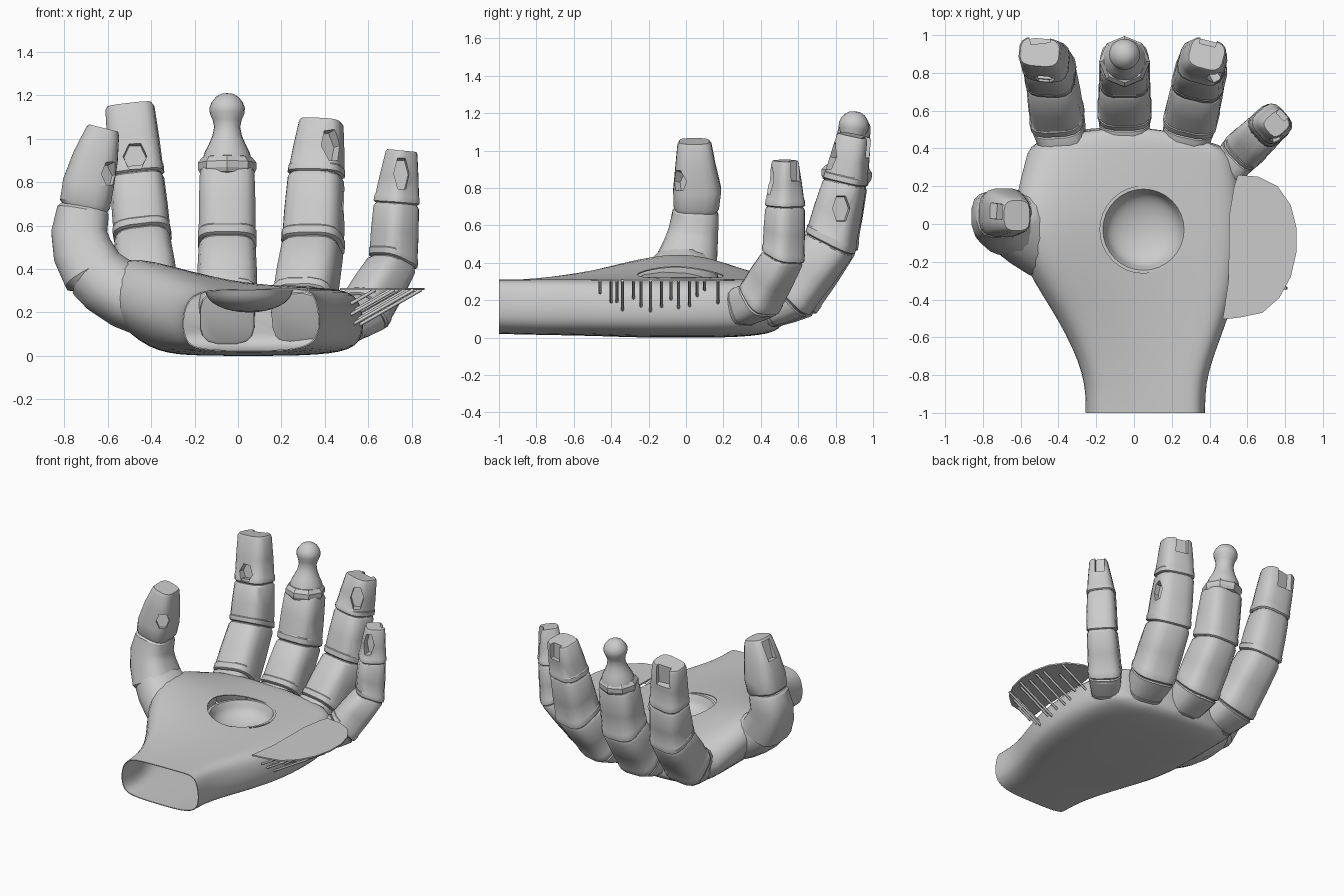
import bpy, bmesh, math
from mathutils import Vector, Matrix

if "Cube" in bpy.data.objects:
    bpy.data.objects.remove(bpy.data.objects["Cube"])

def make(name, bm):
    bmesh.ops.recalc_face_normals(bm, faces=bm.faces)
    me = bpy.data.meshes.new(name)
    bm.to_mesh(me)
    bm.free()
    ob = bpy.data.objects.new(name, me)
    bpy.context.collection.objects.link(ob)
    return ob

def loft(name, rings, caps=(True, True)):
    bm = bmesh.new()
    vs = [[bm.verts.new(p) for p in r] for r in rings]
    n = len(rings[0])
    for a, b in zip(vs, vs[1:]):
        for i in range(n):
            bm.faces.new((a[i], a[(i + 1) % n], b[(i + 1) % n], b[i]))
    if caps[0]:
        bm.faces.new(vs[0])
    if caps[1]:
        bm.faces.new(vs[-1])
    return make(name, bm)

def bake(ob):
    dg = bpy.context.evaluated_depsgraph_get()
    me = bpy.data.meshes.new_from_object(ob.evaluated_get(dg))
    ob.modifiers.clear()
    ob.data = me

def cut(ob, cutter):
    m = ob.modifiers.new("cut", 'BOOLEAN')
    m.operation, m.object, m.solver = 'DIFFERENCE', cutter, 'EXACT'
    bake(ob)
    bpy.data.objects.remove(cutter)

def smooth(ob, angle=32):
    bpy.ops.object.select_all(action='DESELECT')
    ob.select_set(True)
    bpy.context.view_layer.objects.active = ob
    bpy.ops.object.shade_smooth_by_angle(angle=math.radians(angle))

def revolve(name, profile, centre, n, tilt=0):
    rot = Matrix.Rotation(tilt, 3, 'X')
    rings = [[Vector(centre) + rot @ Vector((r * math.cos(2 * math.pi * i / n),
              r * math.sin(2 * math.pi * i / n), z)) for i in range(n)] for r, z in profile]
    return loft(name, rings, (False, True))

# Palm: open at the wrist, raised towards the thumb
# y, bottom-left x, left x, left z, top-left x, top-left z, right x, bottom z
sections = [(-1, -.2, -.265, .15, -.23, .30, .375, .02), (-.8, -.2, -.265, .15, -.23, .32, .375, .015),
            (-.5, -.3, -.42, .2, -.34, .38, .50, .01), (-.25, -.37, -.61, .25, -.50, .47, .56, .0),
            (0, -.38, -.68, .3, -.59, .51, .58, .0), (.2, -.38, -.64, .28, -.58, .44, .57, .0),
            (.4, -.36, -.6, .2, -.54, .37, .55, .01), (.55, -.34, -.57, .2, -.5, .31, .52, .05)]
rings = []
for y, xb, xl, zl, xt, zt, xr, zb in sections:
    pts = [(.05, zb), ((.05 + xb) / 2, zb), (xb, zb + .01), ((xb + xl) / 2 - .01, (zb + zl) / 2 - .02),
           (xl, zl), (xt, zt)]
    pts += [(xt + f * (xr - xt), .31 + (zt - .31) * (1 - f) ** 2.6) for f in (.3, .55, .78, .93)]
    pts += [(xr - .005, .25), (xr + .01, .11), (xr - .04, zb + .02), ((xr + .05) / 2, zb)]
    rings.append([(x, y - (.3 * max(0, x - .18) + .3 * max(0, -x - .35) if y > .3 else 0), z)
                  for x, z in pts])
palm = loft("palm", rings, (False, True))
m = palm.modifiers.new("round", 'SUBSURF')
m.levels = m.render_levels = 2
m = palm.modifiers.new("wall", 'SOLIDIFY')
m.thickness, m.offset = .006, -1
bake(palm)
bm = bmesh.new()
bmesh.ops.create_cone(bm, cap_ends=True, segments=32, radius1=.23, radius2=.23, depth=.35,
                      matrix=Matrix.Translation((.05, -.03, .375)))
cut(palm, make("hole_cutter", bm))
smooth(palm, 40)

# Bowl sunk in the palm
profile = [(.234, .325), (.215, .325), (.203, .30)]
profile += [(.2 * math.cos(a * math.pi / 16), .3 - .1 * math.sin(a * math.pi / 16)) for a in range(1, 8)]
profile.append((.005, .2))
smooth(revolve("palm_bowl", profile, (.05, -.03, 0), 32))

# Finger segments: rounded box rings along a path
def ring(c, t, side, rx, ry, n=16, e=.6):
    t = t.normalized()
    s = (side - t * side.dot(t)).normalized()
    u = s.cross(t)
    out = []
    for i in range(n):
        a = 2 * math.pi * (i + .5) / n
        ca, sa = math.cos(a), math.sin(a)
        out.append(c + s * rx * math.copysign(abs(ca) ** e, ca) + u * ry * math.copysign(abs(sa) ** e, sa))
    return out

def tangents(path):
    P = [Vector(p[:3]) for p in path]
    n = len(P) - 1
    return P, [(P[min(i + 1, n)] - P[max(i - 1, 0)]).normalized() for i in range(n + 1)]

def tube(name, path, side, e=.6):
    P, T = tangents(path)
    return loft(name, [ring(p, t, Vector(side), q[3], q[4], e=e) for p, t, q in zip(P, T, path)])

def finger(name, path, side):
    """path: (x, y, z, half width, half depth) at base, knuckle and each joint"""
    P, T = tangents(path)
    side = Vector(side)
    parts = []
    for i in range(len(P) - 1):
        rows = []
        for f, k in ((.005, .94), (.03, 1.03), (.14, 1.04), (.16, 1.01), (.5, 1.02), (.94, 1), (.985, .93)):
            w = [(path[i][j] * (1 - f) + path[i + 1][j] * f) * k for j in (3, 4)]
            rows.append(ring(P[i].lerp(P[i + 1], f), T[i].lerp(T[i + 1], f), side, *w))
        parts.append(loft(f"{name}_segment_{i + 1}", rows))
    # recessed joints between segments
    for i in range(1, len(P) - 1):
        rows = [ring(P[i] + T[i] * d, T[i], side, path[i][3] * .91, path[i][4] * .91) for d in (-.03, .03)]
        smooth(loft(f"{name}_joint_{i}", rows))
    return parts

index = finger("index_finger", [(-.37, .41, .20, .12, .12), (-.405, .55, .24, .14, .14),
               (-.44, .79, .54, .13, .135), (-.465, .86, .83, .122, .11), (-.5, .91, 1.16, .112, .08)], (1, -.1, 0))
middle = finger("middle_finger", [(-.05, .44, .17, .12, .12), (-.05, .59, .22, .14, .14),
                (-.05, .79, .51, .132, .135), (-.05, .86, .86, .127, .11)], (1, 0, 0))
ring_f = finger("ring_finger", [(.27, .42, .17, .115, .12), (.30, .55, .22, .14, .14),
                (.345, .77, .5, .137, .135), (.36, .85, .83, .125, .11), (.385, .90, 1.085, .098, .085)], (1, -.25, 0))
little = finger("little_finger", [(.49, .29, .16, .095, .1), (.58, .39, .2, .11, .11),
                (.715, .52, .43, .1, .1), (.73, .53, .7, .095, .09), (.755, .53, .95, .06, .065)], (.65, -.75, 0))

# Thumb: mound growing out of the palm, lower and upper segments
smooth(tube("thumb_mound", [(-.36, -.06, .21, .27, .15), (-.51, -.04, .27, .235, .15), (-.60, -.02, .33, .195, .15),
            (-.665, .0, .385, .165, .14), (-.67, .0, .39, .15, .125)], (0, 1, 0), .85), 50)
smooth(tube("thumb_lower", [(-.655, .0, .37, .15, .125), (-.662, .0, .38, .168, .148), (-.715, .025, .48, .147, .14),
            (-.732, .04, .57, .135, .13), (-.715, .052, .665, .125, .122), (-.712, .053, .685, .112, .108)], (0, 1, 0), .7))
thumb = tube("thumb_upper", [(-.71, .055, .68, .11, .105), (-.705, .055, .70, .123, .118), (-.69, .06, .79, .13, .12),
             (-.655, .05, .92, .108, .105), (-.625, .045, 1.03, .092, .08), (-.62, .045, 1.05, .08, .07)], (0, 1, 0))

# Sockets and nail recesses cut into the finger tips
def recess(ob, pos, facing, w, h, sides=6, depth=.05):
    bm = bmesh.new()
    rot = Vector(facing).to_track_quat('Z', 'Y').to_matrix().to_4x4()
    spin = Matrix.Rotation(math.pi / 4 if sides == 4 else math.pi / 2, 4, 'Z')
    bmesh.ops.create_cone(bm, cap_ends=True, segments=sides, radius1=.85, radius2=1, depth=1,
        matrix=Matrix.Translation(pos) @ rot @ Matrix.Diagonal((w, h, depth * 2, 1)) @ spin)
    cut(ob, make("recess_cutter", bm))

recess(index[3], (-.475, .765, .92), (0, -1, .15), .06, .075)
recess(index[3], (-.50, 1.0, 1.09), (-.1, 1, -.1), .085, .13, 4)
recess(ring_f[3], (.43, .78, .97), (.5, -.85, .2), .05, .09)
recess(ring_f[3], (.40, .995, 1.03), (.25, 1, 0), .07, .11, 4)
recess(ring_f[2], (.49, .83, .69), (1, .1, 0), .05, .085)
recess(little[3], (.755, .445, .84), (.1, -1, .1), .04, .09)
recess(little[3], (.81, .60, .9), (.8, .7, 0), .05, .1, 4)
recess(thumb, (-.585, -.045, .84), (.6, -.8, .2), .05, .065)
recess(thumb, (-.755, .07, 1.0), (-1, .1, .3), .065, .11, 4)
for part in index + middle + ring_f + little + [thumb]:
    smooth(part)

# Collar and bare stub with a ball end on the middle finger
smooth(revolve("middle_collar", [(.1, -.03), (.125, -.02), (.135, .0), (.135, .03), (.115, .055), (.09, .06)],
               (-.05, .858, .86), 8, -.08), 20)
smooth(revolve("middle_stub", [(.112, 0), (.105, .03), (.085, .07), (.068, .11), (.06, .15), (.066, .18), (.08, .215),
               (.082, .24), (.072, .265), (.052, .29), (.03, .303), (.005, .307)],
               (-.05, .87, .905), 20, -.12), 50)

# Thin shelf on the outer edge of the palm
outline = [(.55, .26), (.66, .25), (.76, .20), (.83, .10), (.86, -.02), (.86, -.15), (.83, -.28),
           (.77, -.39), (.68, -.47), (.56, -.495), (.47, -.505), (.50, -.3), (.505, .05), (.53, .2)]
loft("side_shelf", [[(x, y, z) for x, y in outline] for z in (.303, .313)])

# Slanted rods joining shelf to palm
rods = [(-.46, .24), (-.40, .19), (-.37, .19), (-.34, .14), (-.28, .2), (-.24, .15), (-.19, .12),
        (-.13, .14), (-.08, .18), (-.04, .13), (.02, .14), (.06, .2), (.10, .24), (.17, .16)]
bm = bmesh.new()
for y, z in rods:
    a = Vector((.52, y, z))
    b = Vector((.52 + (.305 - z) / .57, y, .305))
    rot = (b - a).to_track_quat('Z', 'Y').to_matrix().to_4x4()
    bmesh.ops.create_cone(bm, cap_ends=True, segments=8, radius1=.008, radius2=.008,
                          depth=(b - a).length, matrix=Matrix.Translation((a + b) / 2) @ rot)
smooth(make("shelf_rods", bm), 50)
